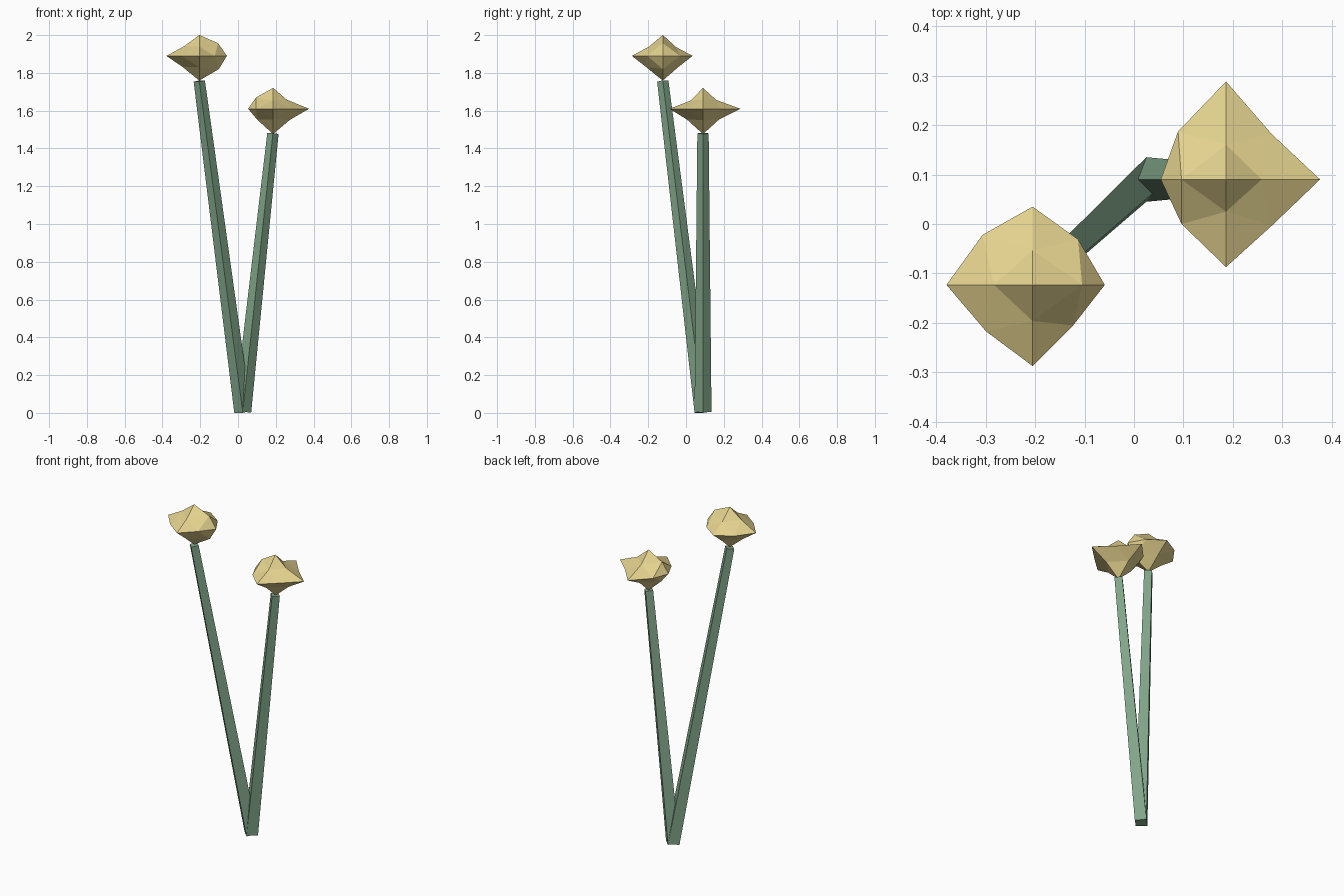
import bpy, bmesh
from itertools import product
from mathutils import Vector

if "Cube" in bpy.data.objects:
    bpy.data.objects.remove(bpy.data.objects["Cube"])


def material(name, color):
    m = bpy.data.materials.new(name)
    m.diffuse_color = (*color, 1)
    m.use_nodes = True
    m.node_tree.nodes["Principled BSDF"].inputs["Base Color"].default_value = m.diffuse_color
    return m


GREEN = material("stem_green", (0.22, 0.38, 0.25))
YELLOW = material("bloom_yellow", (0.77, 0.64, 0.27))
SQUASH = 0.67
BASE = Vector((0.025, 0.09, 0.006))


def finish(name, bm, mat):
    bmesh.ops.recalc_face_normals(bm, faces=bm.faces)
    mesh = bpy.data.meshes.new(name)
    bm.to_mesh(mesh)
    bm.free()
    mesh.materials.append(mat)
    ob = bpy.data.objects.new(name, mesh)
    bpy.context.collection.objects.link(ob)
    return ob


# Tapered four-sided stem with its corners on the axes
def stem(name, top):
    axis = Vector(top) - BASE
    rot = Vector((0, 0, 1)).rotation_difference(axis)
    bm = bmesh.new()
    rings = []
    for centre, r in ((BASE, 0.045), (Vector(top), 0.03)):
        corners = ((r, 0, 0), (0, r, 0), (-r, 0, 0), (0, -r, 0))
        rings.append([bm.verts.new(centre + rot @ Vector(c)) for c in corners])
    a, b = rings
    bm.faces.new(a[::-1])
    bm.faces.new(b)
    for i in range(4):
        j = (i + 1) % 4
        bm.faces.new((a[i], a[j], b[j], b[i]))
    return finish(name, bm, GREEN)


# Bloom: once-subdivided octahedron with uneven radii, flattened in z
# poles: +x -x +y -y +z -z; mids: offsets per axis, for the sign pairs ++ +- -+ --
def bloom(name, centre, poles, xy, xz, yz):
    bm = bmesh.new()
    verts = {}

    def add(key, r):
        p = Vector(key) * r
        p.z *= SQUASH
        verts[key] = bm.verts.new(Vector(centre) + p)

    for i, r in enumerate(poles):
        key = [0, 0, 0]
        key[i // 2] = 1 - 2 * (i % 2)
        add(tuple(key), r)
    for (a, b), radii in (((0, 1), xy), ((0, 2), xz), ((1, 2), yz)):
        for (s, t), r in zip(product((1, -1), repeat=2), radii):
            key = [0, 0, 0]
            key[a], key[b] = s, t
            add(tuple(key), r)
    # Four triangles per octant
    for sx, sy, sz in product((1, -1), repeat=3):
        x, y, z = (verts[k] for k in ((sx, 0, 0), (0, sy, 0), (0, 0, sz)))
        mxy, mxz, myz = (verts[k] for k in ((sx, sy, 0), (sx, 0, sz), (0, sy, sz)))
        for tri in ((x, mxy, mxz), (y, myz, mxy), (z, mxz, myz), (mxy, myz, mxz)):
            bm.faces.new(tri)
    return finish(name, bm, YELLOW)


stem("tall_stem", (-0.205, -0.123, 1.757))
stem("short_stem", (0.185, 0.09, 1.48))
bloom("tall_bloom", (-0.205, -0.123, 1.89),
      (0.146, 0.174, 0.158, 0.164, 0.165, 0.195),
      (0.092, 0.082, 0.101, 0.094),
      (0.100, 0.104, 0.078, 0.088),
      (0.070, 0.085, 0.073, 0.088))
bloom("short_bloom", (0.186, 0.09, 1.61),
      (0.190, 0.132, 0.198, 0.177, 0.165, 0.200),
      (0.092, 0.093, 0.097, 0.090),
      (0.072, 0.088, 0.090, 0.085),
      (0.070, 0.085, 0.065, 0.085))
